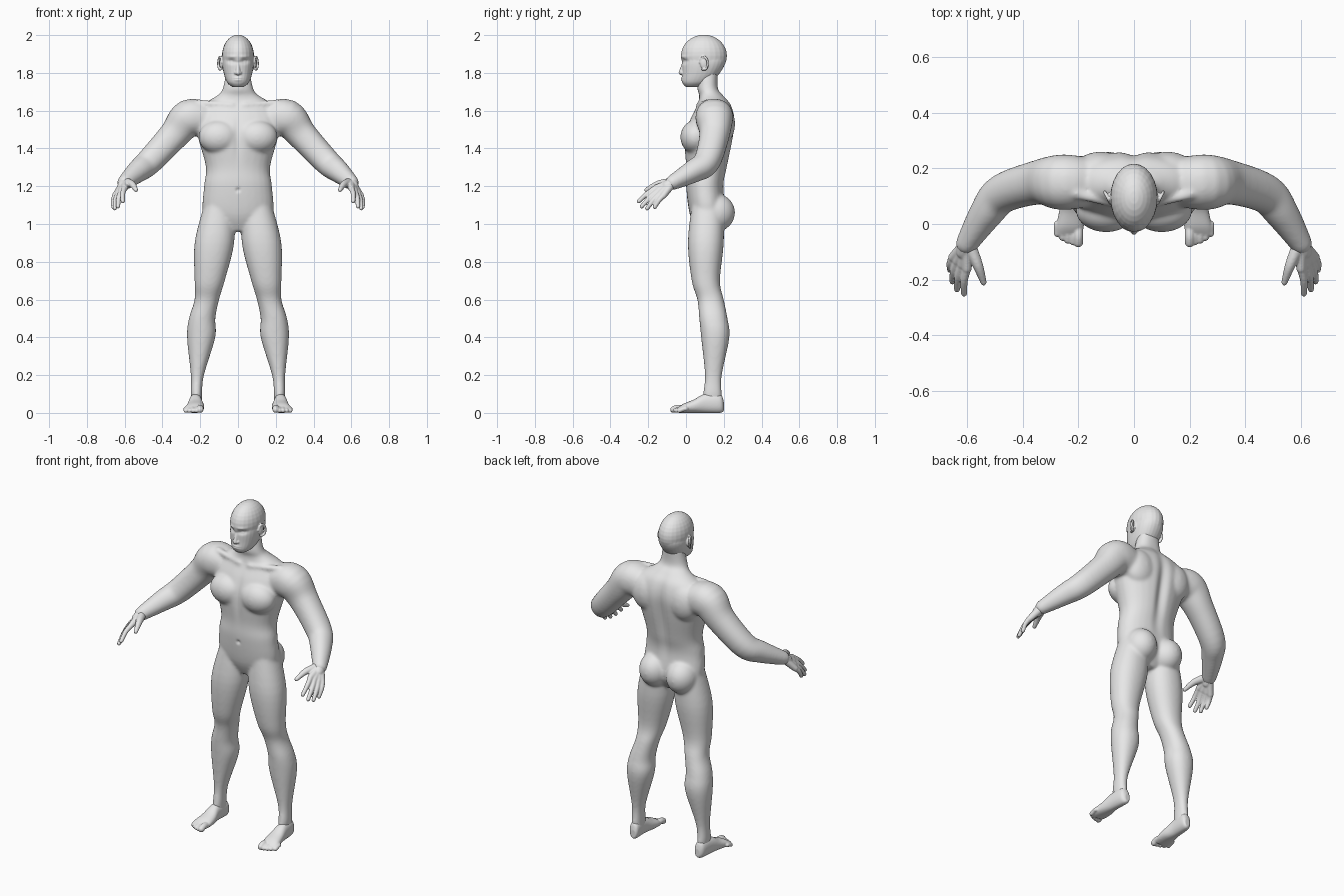
import bpy
import bmesh
import math
from mathutils import Matrix, Vector

default_cube = bpy.data.objects.get("Cube")
if default_cube:
    bpy.data.objects.remove(default_cube, do_unlink=True)

grey = (.8, .8, .8, 1)
skin = bpy.data.materials.new("plain_grey")
skin.use_nodes = True
skin.diffuse_color = grey
skin.node_tree.nodes["Principled BSDF"].inputs["Base Color"].default_value = grey


def spline(points, steps=5):
    """Smoothly resample a list of equal-length tuples."""
    padded = [points[0], *points, points[-1]]
    result = []
    for index in range(len(points) - 1):
        before, start, end, after = map(Vector, padded[index:index + 4])
        for step in range(steps):
            t = step / steps
            leave, arrive = (end - before) / 2, (after - start) / 2
            blend = t * t * (3 - 2 * t)
            result.append(start.lerp(end, blend)
                          + leave * t * (1 - t) ** 2 - arrive * t * t * (1 - t))
    return result + [Vector(points[-1])]


def loft(bm, rings, sides=28, squareness=.92):
    """Skin a closed solid over rings of (centre, half axis, half axis)."""
    def bend(value):
        return math.copysign(abs(value) ** squareness, value)

    angles = [math.tau * side / sides for side in range(sides)]
    loops = [[bm.verts.new(centre + u * bend(math.cos(a)) + v * bend(math.sin(a)))
              for a in angles] for centre, u, v in rings]
    for lower, upper in zip(loops, loops[1:]):
        for i in range(sides):
            j = (i + 1) % sides
            bm.faces.new((lower[i], lower[j], upper[j], upper[i]))
    bm.faces.new(loops[0])
    bm.faces.new(loops[-1])


def stack(bm, rows, lying=False):
    """Loft rows of (level, left, right, near, far), upwards or along the ground."""
    def place(x, y, z):
        return Vector((x, z, y) if lying else (x, y, z))

    loft(bm, [(place((left + right) / 2, (near + far) / 2, level),
               place((right - left) / 2, 0, 0), place(0, (far - near) / 2, 0))
              for level, left, right, near, far in spline(rows)])


def centred(rows):
    """Turn rows of (level, half width, near, far) into symmetric stack rows."""
    return [(level, -half, half, near, far) for level, half, near, far in rows]


def ball(bm, centre, radii):
    matrix = Matrix.Translation(centre) @ Matrix.Diagonal((*radii, 1))
    bmesh.ops.create_uvsphere(bm, u_segments=24, v_segments=16, radius=1, matrix=matrix)


def tube(bm, points):
    """Round-ended tube through points of (x, y, z, radius)."""
    path = spline(points)
    rings = []
    for index, point in enumerate(path):
        previous, following = path[max(index - 1, 0)], path[min(index + 1, len(path) - 1)]
        direction = (following.xyz - previous.xyz).normalized()
        across = direction.cross((1, 0, 1)).normalized()
        rings.append((point.xyz, across * point.w, direction.cross(across) * point.w))
    loft(bm, rings)
    for x, y, z, radius in (points[0], points[-1]):
        ball(bm, (x, y, z), (radius, radius, radius))


def mirror(bm):
    """Copy everything built so far to the other side."""
    copied = bmesh.ops.duplicate(bm, geom=bm.verts[:] + bm.edges[:] + bm.faces[:])
    for item in copied["geom"]:
        if isinstance(item, bmesh.types.BMVert):
            item.co.x *= -1


def fuse(bm, name, voxel, smoothing):
    """Merge overlapping solids into one smooth skin."""
    bmesh.ops.recalc_face_normals(bm, faces=bm.faces)
    mesh = bpy.data.meshes.new(name)
    bm.to_mesh(mesh)
    bm.free()
    part = bpy.data.objects.new(name, mesh)
    bpy.context.collection.objects.link(part)
    remesh = part.modifiers.new("Fuse", "REMESH")
    remesh.mode = "VOXEL"
    remesh.voxel_size = voxel
    soften = part.modifiers.new("Soften", "SMOOTH")
    soften.factor = .5
    soften.iterations = smoothing
    bpy.context.view_layer.update()
    evaluated = part.evaluated_get(bpy.context.evaluated_depsgraph_get())
    baked = bpy.data.meshes.new_from_object(evaluated)
    part.modifiers.clear()
    part.data = baked
    baked.materials.clear()
    baked.materials.append(skin)
    for polygon in baked.polygons:
        polygon.use_smooth = True
        polygon.material_index = 0
    return part


def sculpt(part, facing, x, z, width, height, push):
    """Press a soft mark into the surface that faces forwards or backwards."""
    vertices = part.data.vertices
    turned = [vertex.normal.y * facing > 0 for vertex in vertices]
    for vertex, hit in zip(vertices, turned):
        distance = math.hypot((abs(vertex.co.x) - x) / width, (vertex.co.z - z) / height)
        if hit and distance < 3:
            vertex.co.y -= facing * push * math.exp(-distance * distance)
    part.data.update()


def pair(part, name):
    """Name the left part and add its mirrored right twin."""
    part.name = name + "_left"
    twin = part.data.copy()
    twin.transform(Matrix.Diagonal((-1, 1, 1, 1)))
    twin.flip_normals()
    bpy.context.collection.objects.link(bpy.data.objects.new(name + "_right", twin))


# Body: leg and arm
bm = bmesh.new()
stack(bm, [(.04, .19, .24, .1, .19), (.1, .19, .25, .09, .19), (.2, .18, .25, .1, .19),
           (.4, .12, .27, .08, .23), (.5, .12, .26, .07, .22), (.6, .1, .23, .06, .2),
           (.7, .07, .23, .03, .18), (.9, .02, .23, .01, .2), (1.1, .02, .18, .03, .2)])
tube(bm, [(.17, .15, 1.55, .09), (.26, .15, 1.56, .1), (.34, .15, 1.47, .08),
          (.47, .11, 1.33, .07), (.53, .04, 1.28, .06), (.6, -.07, 1.22, .04)])

# Body: buttock, chest muscle, shoulder blade, collar bone
ball(bm, (.09, .16, 1.06), (.09, .1, .1))
ball(bm, (.1, .05, 1.46), (.11, .08, .09))
ball(bm, (.12, .19, 1.53), (.1, .07, .11))
tube(bm, [(.03, .06, 1.63, .01), (.21, .11, 1.64, .02)])
mirror(bm)

# Body: torso and neck
stack(bm, centred([
    (.96, .06, .06, .16), (1.05, .18, .02, .21), (1.2, .18, 0, .2), (1.3, .17, 0, .22),
    (1.45, .21, -.01, .25), (1.55, .23, .02, .26), (1.63, .19, .06, .24),
    (1.68, .11, .07, .2), (1.72, .08, .06, .17), (1.82, .06, .07, .17)]))
body = fuse(bm, "body", voxel=.007, smoothing=18)

# Body: spine, breastbone and navel
front, back = -1, 1
sculpt(body, back, x=0, z=1.42, width=.03, height=.2, push=.02)
sculpt(body, front, x=0, z=1.45, width=.02, height=.1, push=.01)
sculpt(body, front, x=0, z=1.18, width=.01, height=.01, push=.01)

# Head: ear rim and lobe, nostril
bm = bmesh.new()
tube(bm, [(.095 + .01 * math.cos(turn), .095 + .02 * math.cos(turn),
           1.85 + .035 * math.sin(turn), .006) for turn in (-2, -1, 0, 1, 2, 3)])
ball(bm, (.088, .095, 1.85), (.01, .02, .03))
ball(bm, (.012, -.02, 1.8), (.009, .009, .009))
mirror(bm)

# Head: skull, jaw and nose
ball(bm, (0, .095, 1.89), (.085, .122, .112))
stack(bm, centred([
    (1.725, .03, 0, .08), (1.75, .058, -.02, .13), (1.8, .076, -.02, .18),
    (1.86, .083, -.02, .21), (1.92, .07, -.01, .2)]))
tube(bm, [(0, -.01, 1.86, .008), (0, -.027, 1.8, .012)])
head = fuse(bm, "head", voxel=.0032, smoothing=6)

# Head: eye socket, eyelid, brow, lips and mouth line
sculpt(head, front, x=.035, z=1.861, width=.02, height=.012, push=.012)
sculpt(head, front, x=.035, z=1.859, width=.012, height=.006, push=-.006)
sculpt(head, front, x=.035, z=1.859, width=.012, height=.002, push=.003)
sculpt(head, front, x=.035, z=1.885, width=.025, height=.008, push=-.004)
sculpt(head, front, x=0, z=1.767, width=.02, height=.01, push=-.007)
sculpt(head, front, x=0, z=1.767, width=.02, height=.003, push=.005)

# Hands: wrist, palm bones with a fan of fingers, thumb
bm = bmesh.new()
wrist = Vector((.6, -.07, 1.22))
tube(bm, [(.577, -.03, 1.245, .035), (*wrist, .031), (.61, -.1, 1.2, .028)])
for finger in range(4):
    spread = finger / 3
    arch = Vector((.01, -.015, -.02)) * math.sin(math.pi * spread)
    knuckle = Vector((.6, -.16, 1.19)).lerp((.65, -.12, 1.15), spread)
    tip = Vector((.61, -.25, 1.12)).lerp((.66, -.165, 1.09), spread) + arch
    joint = knuckle.lerp(tip, .5) + Vector((.005, 0, .006))
    tube(bm, [(*wrist.lerp(knuckle, .1), .023), (*knuckle, .017)])
    tube(bm, [(*knuckle, .015), (*joint, .013), (*tip, .011)])
tube(bm, [(.59, -.08, 1.22, .024), (.56, -.15, 1.21, .018), (.54, -.21, 1.18, .011)])
pair(fuse(bm, "hand", voxel=.004, smoothing=4), "hand")

# Feet: heel, instep and sole, then a curved row of toes
bm = bmesh.new()
stack(bm, [(.2, .2, .23, .01, .06), (.18, .19, .25, 0, .1), (.1, .19, .26, 0, .1),
           (.04, .18, .27, 0, .07), (-.01, .18, .28, 0, .05), (-.04, .19, .28, 0, .03)],
      lying=True)
for toe in range(5):
    x, y = .2 + .019 * toe, .002 * toe * toe - .067
    radius = .012 if toe else .017
    tube(bm, [(x, 0, .022, radius), (x, y + .025, radius + .009, radius), (x, y, radius, radius)])
pair(fuse(bm, "foot", voxel=.004, smoothing=4), "foot")
